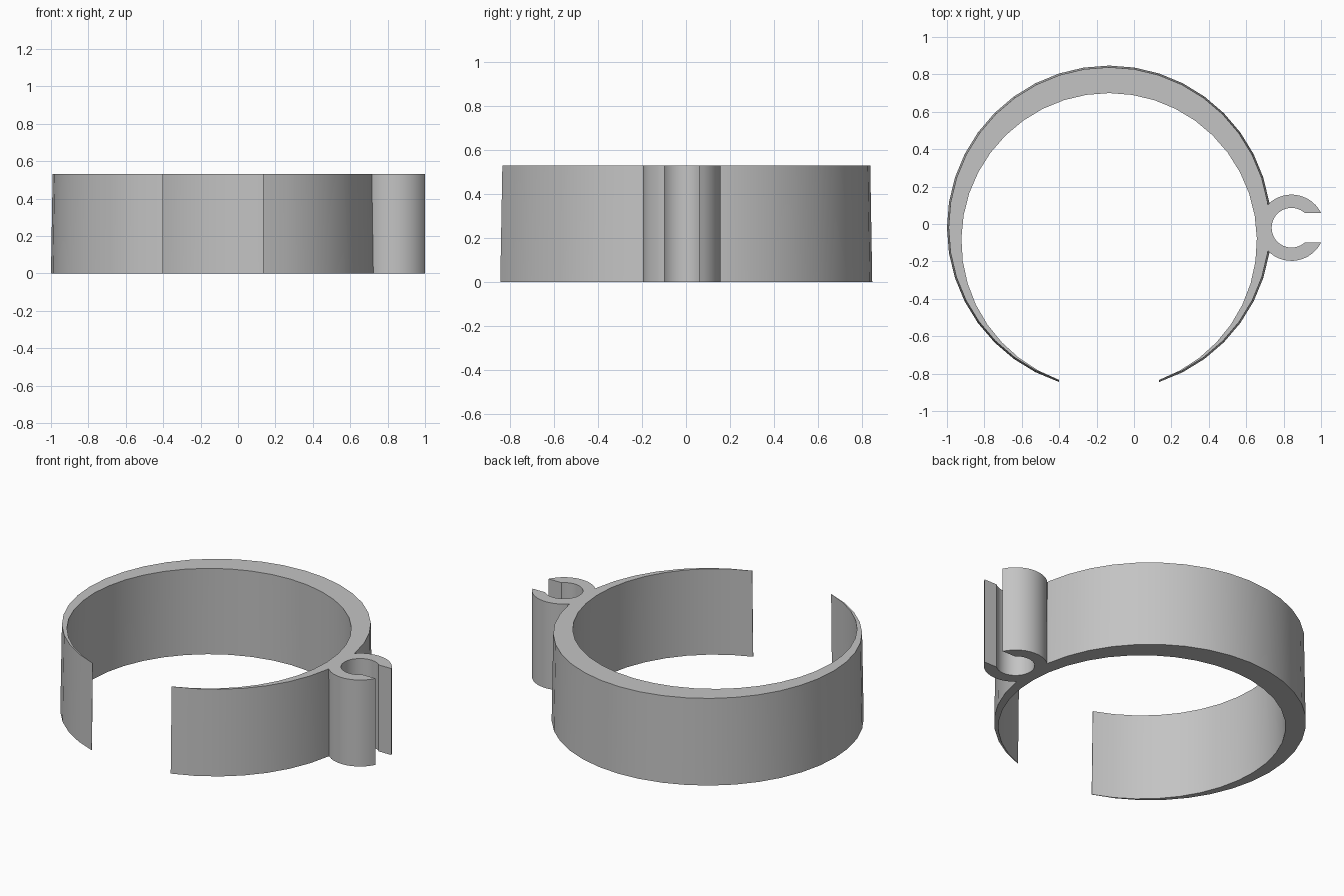
import bpy, bmesh
from math import sin, cos, asin, pi, radians

cube = bpy.data.objects.get("Cube")
if cube:
    bpy.data.objects.remove(cube, do_unlink=True)

HEIGHT = 0.53

grey = bpy.data.materials.new("plain_grey")
grey.use_nodes = True
colour = (0.55, 0.55, 0.55, 1)
grey.diffuse_color = colour
grey.node_tree.nodes["Principled BSDF"].inputs["Base Color"].default_value = colour


def arc(centre, radius, start, end, steps, z):
    """Points along a horizontal arc."""
    for i in range(steps + 1):
        a = start + (end - start) * i / steps
        yield (centre[0] + radius * cos(a), centre[1] + radius * sin(a), z)


def open_band(name, rails):
    """Closed solid swept along outer-low, outer-high, inner-high, inner-low rails."""
    bm = bmesh.new()
    rows = [[bm.verts.new(p) for p in rail] for rail in rails]
    for k, row in enumerate(rows):
        nxt = rows[(k + 1) % len(rows)]
        for i in range(len(row) - 1):
            bm.faces.new((row[i], row[i + 1], nxt[i + 1], nxt[i]))
    for end in (0, -1):
        bm.faces.new([row[end] for row in rows])
    bmesh.ops.recalc_face_normals(bm, faces=bm.faces)
    mesh = bpy.data.meshes.new(name)
    bm.to_mesh(mesh)
    bm.free()
    mesh.materials.append(grey)
    obj = bpy.data.objects.new(name, mesh)
    bpy.context.collection.objects.link(obj)
    bpy.ops.object.select_all(action="DESELECT")
    obj.select_set(True)
    bpy.context.view_layer.objects.active = obj
    bpy.ops.object.shade_smooth_by_angle(angle=radians(30))
    return obj


# Large open ring: tapered, thick at the back and thin at the front gap
half_gap = 0.268
outer, inner = (-0.133, -0.02), (-0.133, -0.09)


def ring_rail(centre, radius, z):
    a = asin(half_gap / radius)
    return arc(centre, radius, -pi / 2 + a, 3 * pi / 2 - a, 36, z)


open_band("open_ring", [
    ring_rail(outer, 0.867, 0), ring_rail(outer, 0.858, HEIGHT),
    ring_rail(inner, 0.79, HEIGHT), ring_rail(inner, 0.798, 0)])

# Small C-shaped clip on the side, its slot facing outwards
clip, half_slot = (0.842, -0.02), 0.078


def clip_rail(radius, z):
    a = asin(half_slot / radius)
    return arc(clip, radius, a, 2 * pi - a, 36, z)


open_band("side_clip", [
    clip_rail(0.177, 0), clip_rail(0.177, HEIGHT),
    clip_rail(0.106, HEIGHT), clip_rail(0.106, 0)])
